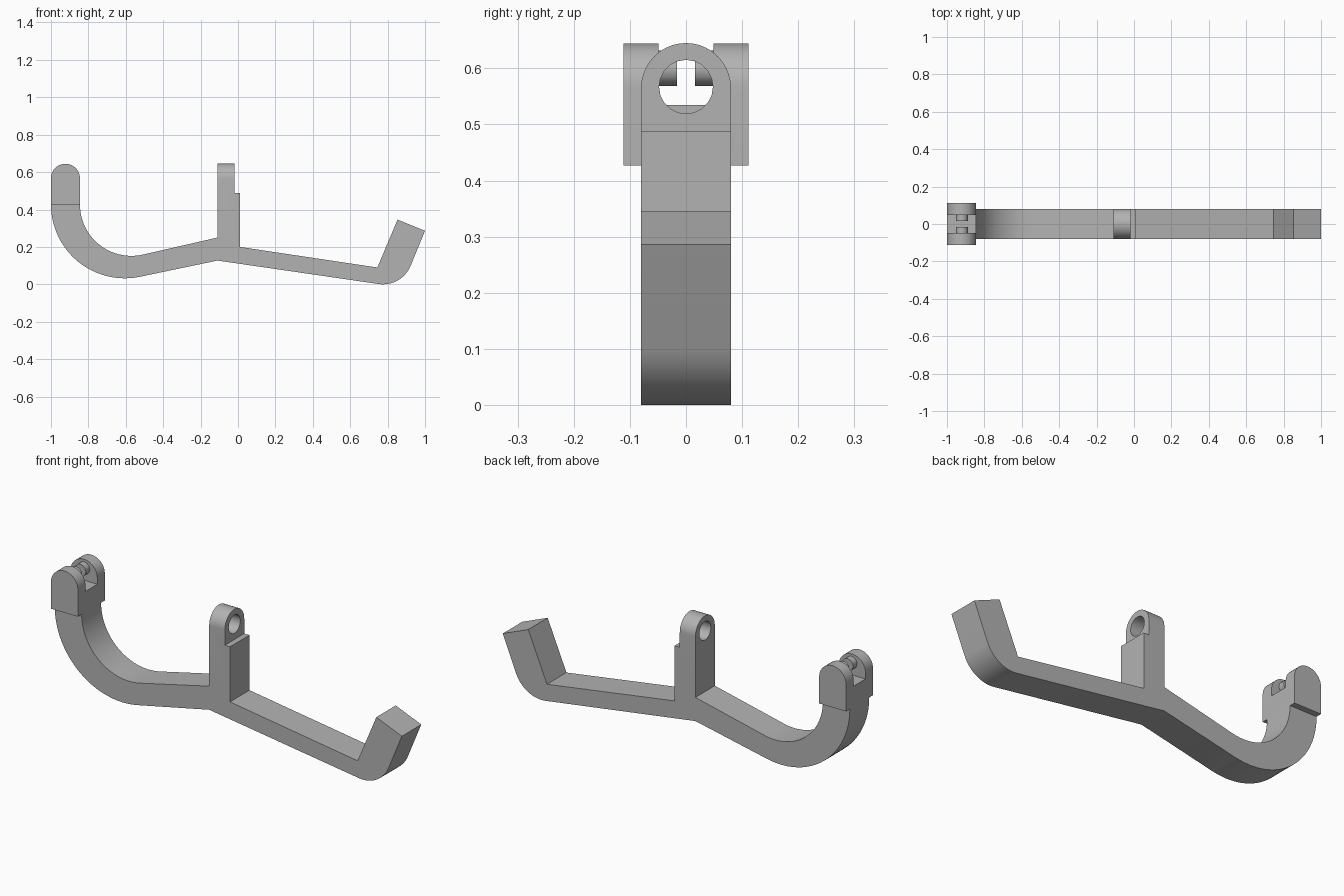
import bpy, bmesh
from math import sin, cos, radians
from mathutils import Vector

cube = bpy.data.objects.get("Cube")
if cube:
    bpy.data.objects.remove(cube, do_unlink=True)

grey = bpy.data.materials.new("plain grey")
grey.use_nodes = True
grey.diffuse_color = (0.45, 0.45, 0.45, 1)
grey.node_tree.nodes["Principled BSDF"].inputs["Base Color"].default_value = (0.45, 0.45, 0.45, 1)


def arc(cx, cz, r, start, end, steps):
    angles = [radians(start + (end - start) * i / steps) for i in range(steps + 1)]
    return [(cx + r * cos(a), cz + r * sin(a)) for a in angles]


def prism(name, profile, axis, low, high):
    """Extrude a profile of (x, z) along y, or of (y, z) along x."""
    place = (lambda u, v: (u, low, v)) if axis == "y" else (lambda u, v: (low, u, v))
    bm = bmesh.new()
    face = bm.faces.new([bm.verts.new(place(u, v)) for u, v in profile])
    out = bmesh.ops.extrude_face_region(bm, geom=[face])
    shift = Vector((0, high - low, 0)) if axis == "y" else Vector((high - low, 0, 0))
    bmesh.ops.translate(bm, vec=shift, verts=[v for v in out["geom"] if isinstance(v, bmesh.types.BMVert)])
    bmesh.ops.recalc_face_normals(bm, faces=bm.faces)
    mesh = bpy.data.meshes.new(name)
    bm.to_mesh(mesh)
    bm.free()
    mesh.materials.append(grey)
    obj = bpy.data.objects.new(name, mesh)
    bpy.context.collection.objects.link(obj)
    return obj


def select_only(obj):
    bpy.ops.object.select_all(action="DESELECT")
    obj.select_set(True)
    bpy.context.view_layer.objects.active = obj


def boolean(obj, cutter, operation):
    cutter.hide_render = True
    mod = obj.modifiers.new("cut", "BOOLEAN")
    mod.operation = operation
    mod.solver = "EXACT"
    mod.object = cutter
    select_only(obj)
    bpy.ops.object.modifier_apply(modifier=mod.name)
    bpy.data.objects.remove(cutter, do_unlink=True)


HALF = 0.08          # half width of the bar
FORK_Z = 0.427       # where the fork sits on the bar
EYE_Z = 0.567        # height of the eye and of the fork rounding

# Bar with hooked end, post and bent tip, as one side outline
outline = arc(-0.605, FORK_Z, 0.395, 180, 282, 24)
outline += [(-0.11, 0.127)]
outline += arc(0.775, 0.16, 0.16, 261.7, 337.6, 14)
outline += [(1.0, 0.286), (0.853, 0.346), (0.745, 0.09), (0.01, 0.2), (0.01, 0.487),
            (-0.02, 0.487), (-0.02, 0.645), (-0.11, 0.645), (-0.11, 0.25)]
outline += arc(-0.57, FORK_Z, 0.275, 282.4, 180, 24)
bar = prism("bar_and_post", outline, "y", -0.2, 0.2)

# Trim to width and round the post top, then bore the eye
arch = [(-HALF, -0.1), (HALF, -0.1)] + arc(0, 0.645 - HALF, HALF, 0, 180, 20)
boolean(bar, prism("arch_cutter", arch, "x", -2, 2), "INTERSECT")
boolean(bar, prism("eye_cutter", arc(0, EYE_Z, 0.048, 0, 342, 19), "x", -0.2, 0.1), "DIFFERENCE")

# Fork: rounded block with a slot through it
cheek = [(-1.0, FORK_Z), (-0.845, FORK_Z)] + arc(-0.9225, EYE_Z, 0.0775, 0, 180, 20)
fork = prism("fork", cheek, "y", -0.111, 0.111)
slot = [(-0.049, 0.535), (0.049, 0.535), (0.049, 0.8), (-0.049, 0.8)]
boolean(fork, prism("slot_cutter", slot, "x", -1.2, -0.6), "DIFFERENCE")

# Two short pins facing each other inside the fork
parts = [bar, fork]
for side, name in ((1, "left_pin"), (-1, "right_pin")):
    section = arc(-0.92, 0.6, 0.032, 0, 330, 11)
    parts.append(prism(name, section, "y", side * 0.016, side * 0.052))

for part in parts:
    select_only(part)
    bpy.ops.object.shade_smooth_by_angle(angle=radians(31))
